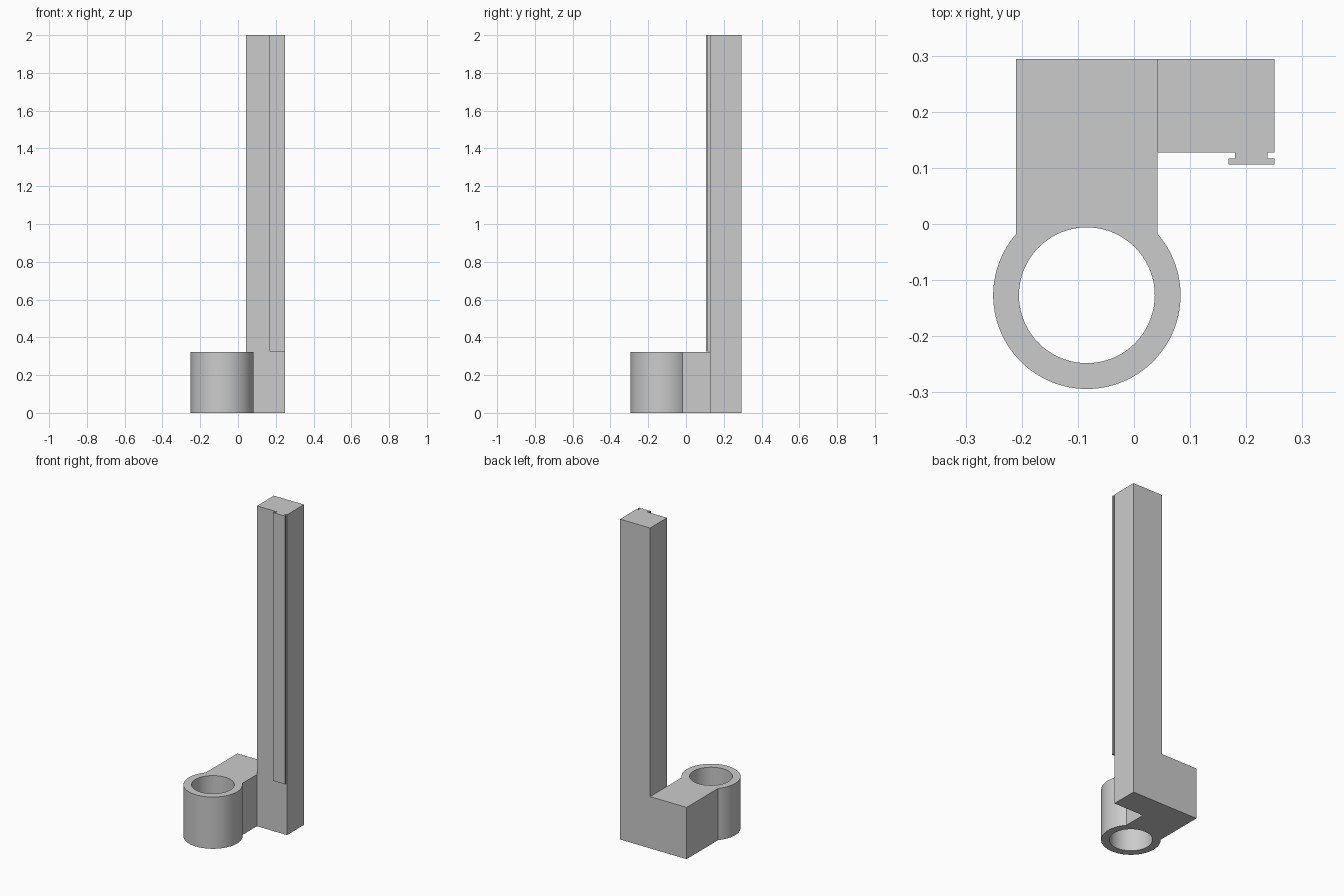
import bpy, bmesh
from math import asin, cos, sin, pi, radians

cube = bpy.data.objects.get("Cube")
if cube:
    bpy.data.objects.remove(cube, do_unlink=True)

grey = bpy.data.materials.new("light grey")
grey.use_nodes = True
colour = (0.6, 0.6, 0.6, 1)
grey.diffuse_color = colour
grey.node_tree.nodes["Principled BSDF"].inputs["Base Color"].default_value = colour


def arc(cx, cy, r, start, end, steps):
    """Points along an arc, both ends included."""
    angles = [start + (end - start) * i / steps for i in range(steps + 1)]
    return [(cx + r * cos(a), cy + r * sin(a)) for a in angles]


def prism(name, loops, bottom, top):
    """Extrude a plan outline, with optional hole loops, straight up."""
    bm = bmesh.new()
    edges = []
    for loop in loops:
        verts = [bm.verts.new((x, y, bottom)) for x, y in loop]
        edges += [bm.edges.new((v, verts[i - 1])) for i, v in enumerate(verts)]
    if len(loops) == 1:
        bm.faces.new(verts)
    else:
        bmesh.ops.triangle_fill(bm, edges=edges, use_beauty=True)
    grown = bmesh.ops.extrude_face_region(bm, geom=bm.faces[:], use_keep_orig=True)
    for v in grown["geom"]:
        if isinstance(v, bmesh.types.BMVert):
            v.co.z = top
    bmesh.ops.recalc_face_normals(bm, faces=bm.faces[:])
    mesh = bpy.data.meshes.new(name)
    bm.to_mesh(mesh)
    bm.free()
    mesh.materials.append(grey)
    mesh.shade_smooth()
    mesh.set_sharp_from_angle(angle=radians(30))
    obj = bpy.data.objects.new(name, mesh)
    bpy.context.collection.objects.link(obj)
    return obj


# Shared dimensions
back, right, left = 0.294, -0.21, 0.042
cx, cy, outer, inner = -0.084, -0.127, 0.167, 0.121
base_top, column_front, column_left = 0.323, 0.127, 0.25

# Arm merging into the clamp ring, with a through hole
a = asin((left - cx) / outer)
outline = [(left, back), (right, back)]
outline += arc(cx, cy, outer, pi / 2 + a, 2.5 * pi - a, 72)
hole = arc(cx, cy, inner, 0, 2 * pi, 72)[:-1]
prism("ring_arm", [outline, hole], 0, base_top)

# Tall square column
prism("column", [[(left, column_front), (column_left, column_front),
                  (column_left, back), (left, back)]], 0, 2)

# T-shaped guide rail on the column front
neck_r, neck_l, flange_r = 0.18, 0.238, 0.168
flange_front, flange_back = 0.106, 0.117
rail = [(flange_r, flange_front), (column_left, flange_front),
        (column_left, flange_back), (neck_l, flange_back),
        (neck_l, column_front), (neck_r, column_front),
        (neck_r, flange_back), (flange_r, flange_back)]
prism("guide_rail", [rail], base_top + 0.002, 2)
